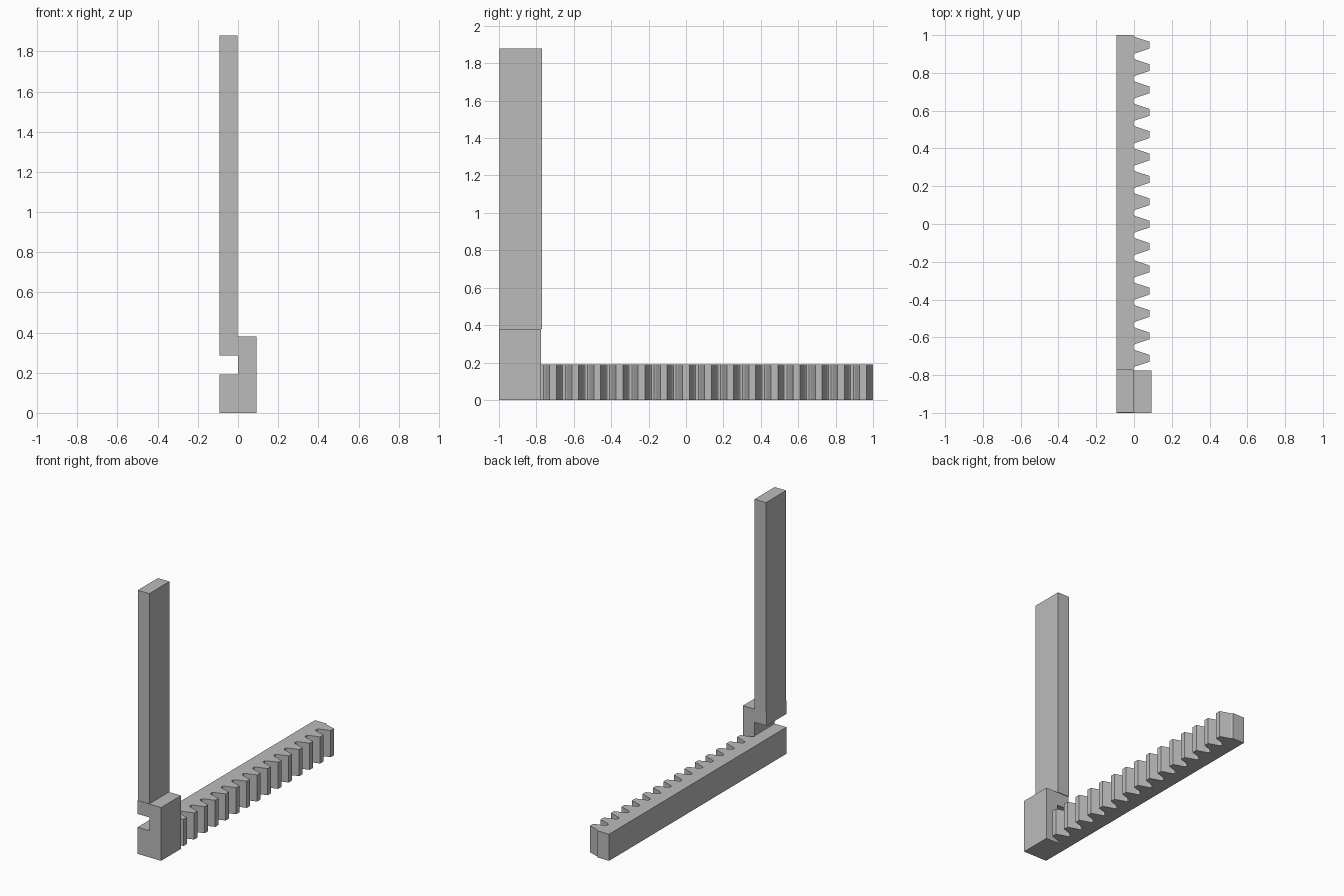
import bpy
import bmesh

cube = bpy.data.objects.get("Cube")
if cube:
    bpy.data.objects.remove(cube, do_unlink=True)

GREY = (0.5, 0.5, 0.5, 1)
mat = bpy.data.materials.new("plain grey")
mat.use_nodes = True
mat.diffuse_color = GREY
mat.node_tree.nodes["Principled BSDF"].inputs["Base Color"].default_value = GREY


def extrude_profile(name, points, direction):
    """Make a flat polygon and sweep it into a solid."""
    bm = bmesh.new()
    face = bm.faces.new([bm.verts.new(p) for p in points])
    swept = bmesh.ops.extrude_face_region(bm, geom=[face])["geom"]
    verts = [v for v in swept if isinstance(v, bmesh.types.BMVert)]
    bmesh.ops.translate(bm, verts=verts, vec=direction)
    bmesh.ops.recalc_face_normals(bm, faces=bm.faces)
    mesh = bpy.data.meshes.new(name)
    bm.to_mesh(mesh)
    bm.free()
    mesh.materials.append(mat)
    obj = bpy.data.objects.new(name, mesh)
    bpy.context.collection.objects.link(obj)
    return obj


HALF = 0.093      # half the width in x
BAR_TOP = 0.19
SLOT_TOP = 0.285
BLOCK_TOP = 0.38
BLOCK_BACK = -0.775

# Slotted block at the front, a C-shaped section swept backwards
section = [(-HALF, 0), (HALF, 0), (HALF, BLOCK_TOP), (-HALF, BLOCK_TOP),
           (-HALF, SLOT_TOP), (0, SLOT_TOP), (0, BAR_TOP), (-HALF, BAR_TOP)]
extrude_profile("slotted_block", [(x, -1, z) for x, z in section],
                (0, BLOCK_BACK + 1, 0))

# Upright arm standing on the block
arm = [(-HALF, -0.997), (-0.002, -0.997), (-0.002, -0.77), (-HALF, -0.77)]
extrude_profile("upright_arm", [(x, y, BLOCK_TOP) for x, y in arm], (0, 0, 1.5))

# Toothed rack: one outline with evenly spaced, softly filleted teeth
PITCH, FIRST, TEETH = 0.1184, -0.711, 15
tooth = [(-0.003, -0.052), (0.001, -0.047), (0.008, -0.0425), (0.082, -0.018)]
outline = [(-HALF, 1), (-HALF, BLOCK_BACK), (-0.003, BLOCK_BACK)]
for i in range(TEETH):
    mid = FIRST + i * PITCH
    outline += [(x, mid + dy) for x, dy in tooth]
    outline += [(x, mid - dy) for x, dy in reversed(tooth)]
outline.append((-0.003, 1))
extrude_profile("toothed_rack", [(x, y, 0) for x, y in outline], (0, 0, BAR_TOP))
